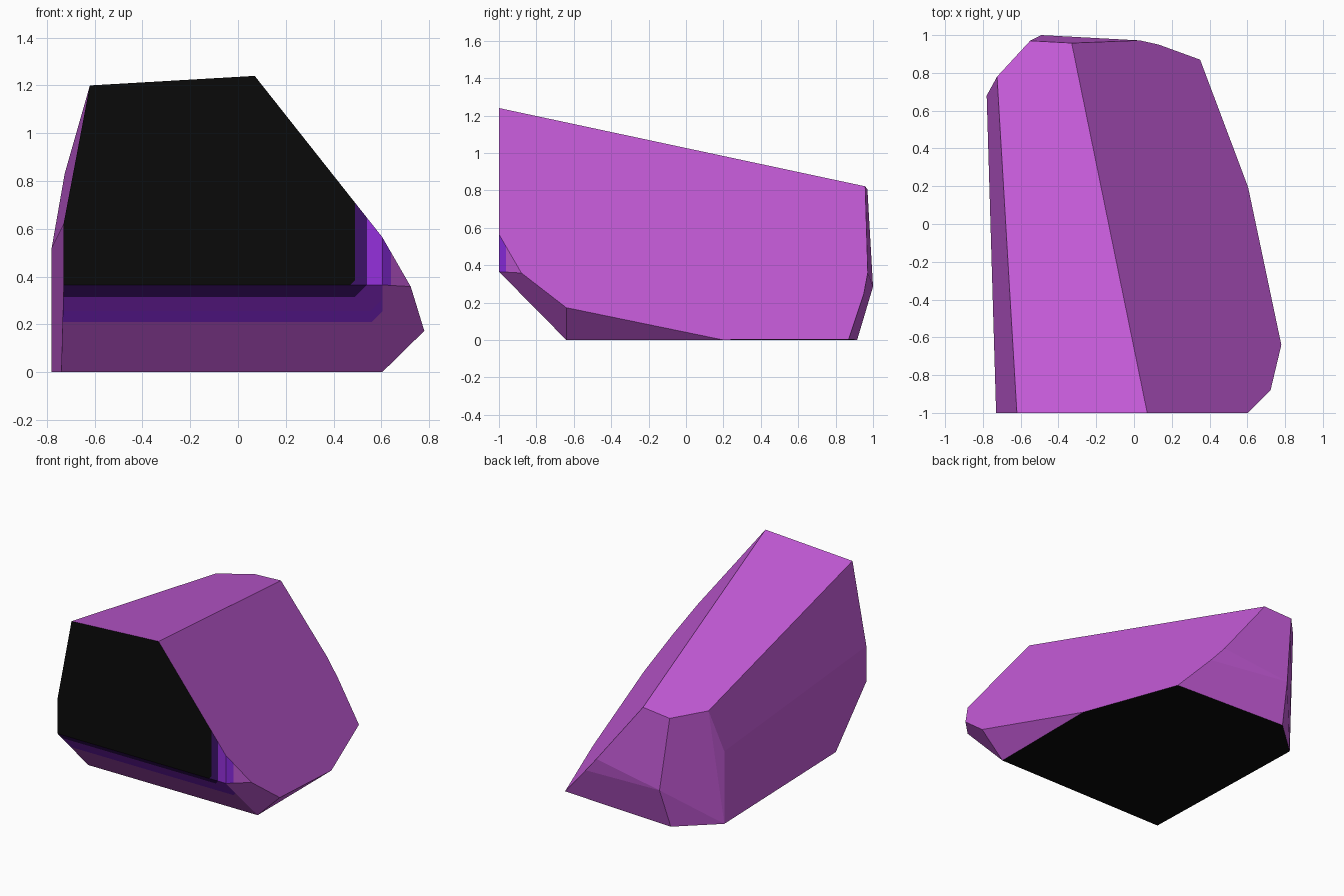
import bpy, bmesh
from mathutils import Vector

if "Cube" in bpy.data.objects:
    bpy.data.objects.remove(bpy.data.objects["Cube"])

# Colours
COLOURS = [("rock purple", (0.578, 0.109, 0.716)),
           ("black", (0.003, 0.003, 0.003)),
           ("dark violet", (0.048, 0.006, 0.141)),
           ("mid violet", (0.300, 0.030, 0.72)),
           ("bright violet", (0.300, 0.028, 0.86))]


def right_z(x, y):   # height of the big sloping right face
    return max(0.0, 1.24 - 1.264 * (x - 0.07) - 0.472 * (y + 1))


def top_z(x, y):     # height of the top face
    return 1.24 + 0.058 * (x - 0.07) - 0.2025 * (y + 1)


# Corners of the faceted rock
pts = [(x, y, right_z(x, y)) for x, y in
       [(0.07, -1), (0.604, -1), (0.723, -0.88), (0.78, -0.64), (0.604, 0.195),
        (0.35, 0.87), (0.13, 0.95), (0.03, 0.972), (-0.33, 0.958)]]
pts += [(x, y, top_z(x, y)) for x, y in [(-0.62, -1), (-0.725, 0.78), (-0.55, 0.97)]]
pts += [(0.604, -1, 0.365), (0.604, -0.64, 0), (-0.73, -1, 0.365), (-0.73, -1, 0.62),
        (-0.74, -0.64, 0), (-0.78, 0.68, 0), (-0.78, 0.68, 0.52),
        (-0.52, 0.915, 0), (-0.49, 1.0, 0.285)]

# Rock body as a convex hull with flat facets merged
bm = bmesh.new()
for p in pts:
    bm.verts.new(p)
res = bmesh.ops.convex_hull(bm, input=bm.verts[:])
loose = [v for v in bm.verts if not v.link_faces]
bmesh.ops.delete(bm, geom=loose, context='VERTS')
bmesh.ops.dissolve_limit(bm, angle_limit=0.03, verts=bm.verts[:], edges=bm.edges[:])
bmesh.ops.recalc_face_normals(bm, faces=bm.faces[:])
bm.normal_update()


def is_front(f):     # front face, lower bevel and right bevel
    n = f.normal
    return n.y < -0.55 and not (n.x > 0.3 and n.z < -0.3)


# Nested bands: right limit, lower limit, corner cut, material
BANDS = [(0.49, 0.365, 0.02, 1), (0.54, 0.315, 0.05, 2),
         (0.604, 0.255, 0.05, 3), (0.64, 0.21, 0.08, 4)]


def slice_front(co, no):
    faces = [f for f in bm.faces if is_front(f)]
    geom = set(faces)
    for f in faces:
        geom.update(f.edges)
        geom.update(f.verts)
    bmesh.ops.bisect_plane(bm, geom=list(geom), dist=1e-4, plane_co=co, plane_no=no)
    bm.normal_update()


for bx, bz, cut, mat in BANDS:
    slice_front((bx, 0, 0), (1, 0, 0))
    slice_front((0, 0, bz), (0, 0, 1))
    slice_front((bx - cut, 0, bz), Vector((1, 0, -1)).normalized())

# Assign colours by direction and band
for f in bm.faces:
    f.smooth = False
    c = f.calc_center_median()
    if f.normal.z < -0.98:
        f.material_index = 1
    elif is_front(f):
        for bx, bz, cut, mat in BANDS:
            if c.x < bx and c.z > bz and c.x - c.z < bx - bz - cut:
                f.material_index = mat
                break

mesh = bpy.data.meshes.new("rock")
bm.to_mesh(mesh)
bm.free()
for name, rgb in COLOURS:
    m = bpy.data.materials.new(name)
    m.diffuse_color = (*rgb, 1)
    m.use_nodes = True
    m.node_tree.nodes["Principled BSDF"].inputs["Base Color"].default_value = m.diffuse_color
    mesh.materials.append(m)
rock = bpy.data.objects.new("rock", mesh)
bpy.context.collection.objects.link(rock)
